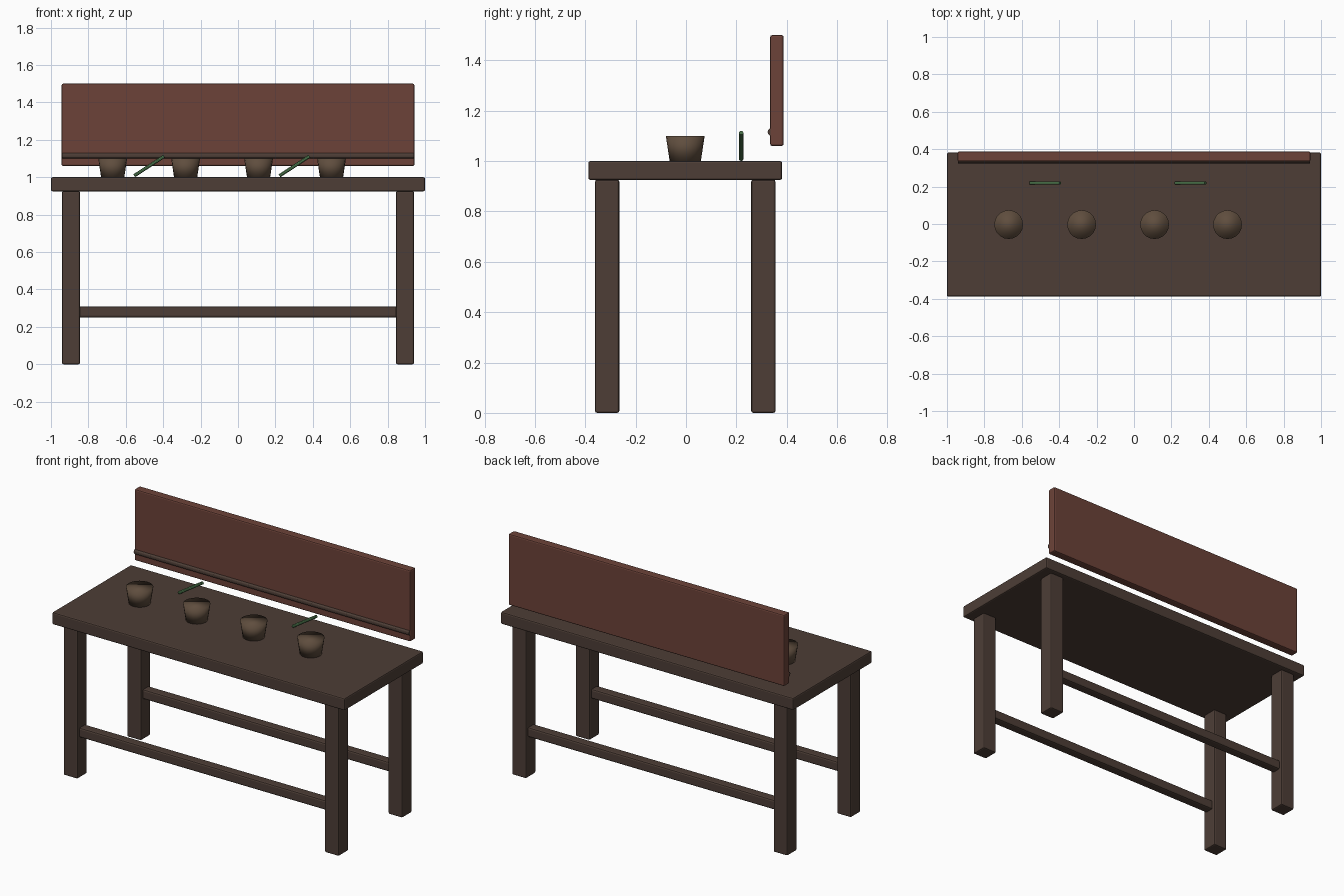
import bpy
from math import atan2, hypot, pi

if "Cube" in bpy.data.objects:
    bpy.data.objects.remove(bpy.data.objects["Cube"])


def material(name, rgb):
    m = bpy.data.materials.new(name)
    m.diffuse_color = (*rgb, 1)
    m.use_nodes = True
    m.node_tree.nodes["Principled BSDF"].inputs["Base Color"].default_value = m.diffuse_color
    return m


WOOD = material("dark_wood", (0.075, 0.048, 0.037))
BOARD = material("red_board", (0.15, 0.055, 0.04))
CLAY = material("clay", (0.115, 0.075, 0.048))
GREEN = material("green", (0.06, 0.15, 0.06))


def box(name, x, y, z, mat, bevel=0.008):
    """Bevelled box from (min, max) ranges."""
    bpy.ops.mesh.primitive_cube_add(size=1, location=[sum(r) / 2 for r in (x, y, z)])
    o = bpy.context.object
    o.name = name
    o.scale = [r[1] - r[0] for r in (x, y, z)]
    bpy.ops.object.transform_apply(location=False, rotation=False, scale=True)
    b = o.modifiers.new("bevel", 'BEVEL')
    b.width = bevel
    b.segments = 2
    o.data.materials.append(mat)
    return o


def rod(name, a, b, y, radius, mat, sides=12):
    """Cylinder in the xz plane between points a and b."""
    dx, dz = b[0] - a[0], b[1] - a[1]
    bpy.ops.mesh.primitive_cylinder_add(
        vertices=sides, radius=radius, depth=hypot(dx, dz),
        location=((a[0] + b[0]) / 2, y, (a[1] + b[1]) / 2),
        rotation=(0, atan2(dx, dz), 0))
    o = bpy.context.object
    o.name = name
    o.data.materials.append(mat)
    bpy.ops.object.shade_smooth_by_angle()
    return o


# Table top
box("table_top", (-1, 1), (-0.388, 0.382), (0.925, 1.0), WOOD)

# Legs and long stretchers
for row, y in (("front", -0.313), ("back", 0.307)):
    for side, x in (("left", -0.893), ("right", 0.893)):
        box(f"{row}_{side}_leg", (x - 0.048, x + 0.048), (y - 0.048, y + 0.048),
            (0, 0.926), WOOD)
    box(f"{row}_stretcher", (-0.85, 0.85), (y - 0.03, y + 0.03), (0.25, 0.31), WOOD, 0.01)

# Back board floating above the rear edge, with a rail along its front
box("back_board", (-0.943, 0.943), (0.334, 0.388), (1.06, 1.5), BOARD)
rod("board_rail", (-0.94, 1.115), (0.94, 1.115), 0.34, 0.016, WOOD)

# Row of closed tapered pots
for i in range(4):
    bpy.ops.mesh.primitive_cone_add(vertices=20, radius1=0.062, radius2=0.077, depth=0.1,
                                    location=(-0.67 + 0.39 * i, -0.003, 1.05))
    pot = bpy.context.object
    pot.name = f"pot_{i + 1}"
    pot.data.materials.append(CLAY)
    bpy.ops.object.shade_smooth()

# Leaning green sticks
for i, x in enumerate((-0.555, 0.222)):
    rod(f"stick_{i + 1}", (x, 1.008), (x + 0.16, 1.112), 0.219, 0.009, GREEN)
